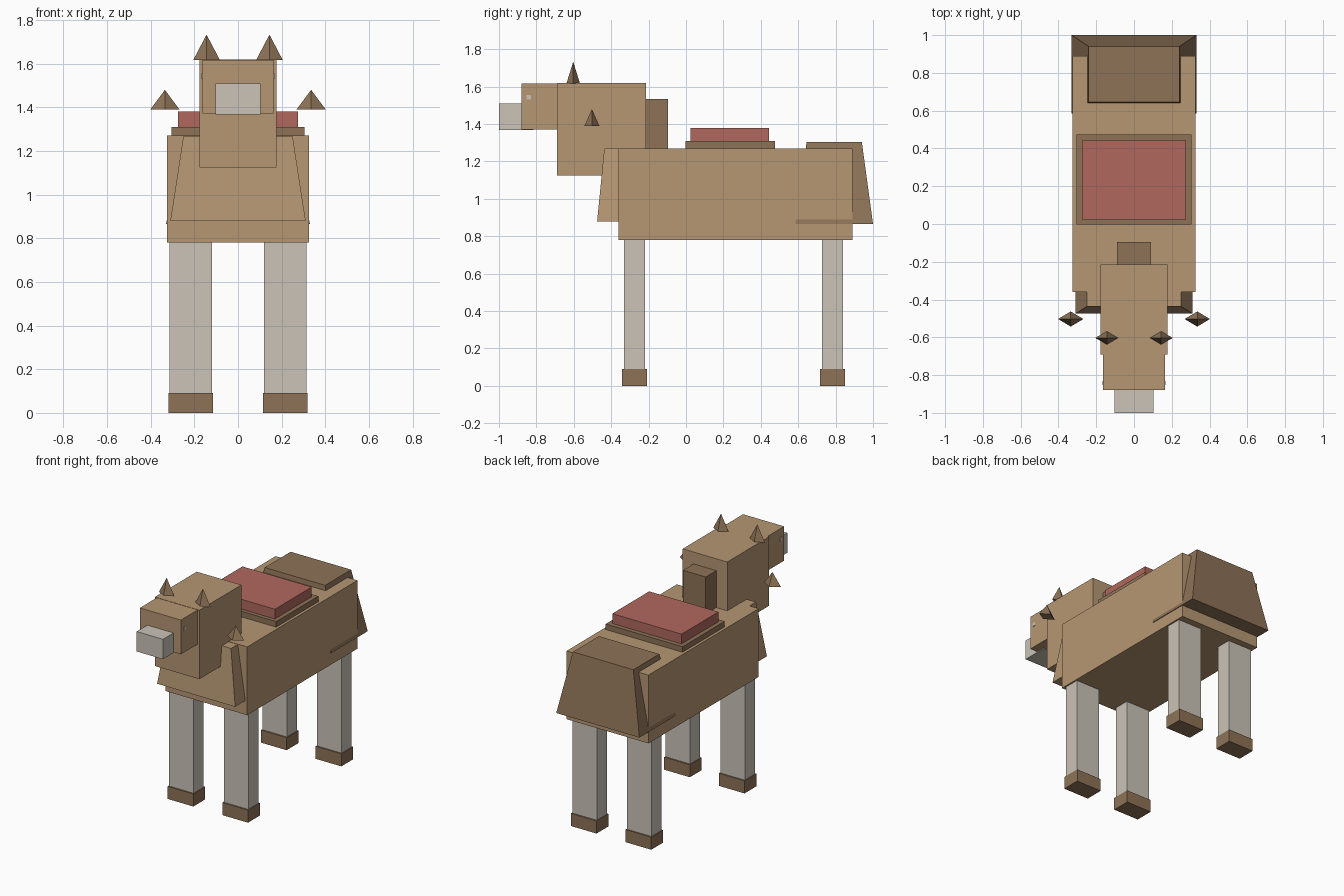
import bpy

if "Cube" in bpy.data.objects:
    bpy.data.objects.remove(bpy.data.objects["Cube"])


def material(name, rgb):
    m = bpy.data.materials.new(name)
    m.diffuse_color = (*rgb, 1)
    m.use_nodes = True
    m.node_tree.nodes["Principled BSDF"].inputs["Base Color"].default_value = m.diffuse_color
    return m


TAN = material("tan hide", (0.468, 0.309, 0.174))
BROWN = material("dark brown", (0.27, 0.171, 0.095))
RED = material("saddle red", (0.434, 0.138, 0.112))
GREY = material("pale grey", (0.597, 0.546, 0.479))


def make(name, verts, faces, mat):
    mesh = bpy.data.meshes.new(name)
    mesh.from_pydata(verts, [], faces)
    mesh.materials.append(mat)
    obj = bpy.data.objects.new(name, mesh)
    bpy.context.collection.objects.link(obj)
    return obj


def block(name, x, y, z, mat, top_x=None, top_y=None):
    """Box from (min, max) ranges; the top may have its own x and y range."""
    verts = []
    for (x0, x1), (y0, y1), h in ((x, y, z[0]), (top_x or x, top_y or y, z[1])):
        verts += [(x0, y0, h), (x1, y0, h), (x1, y1, h), (x0, y1, h)]
    faces = [(3, 2, 1, 0), (4, 5, 6, 7)]
    faces += [(i, (i + 1) % 4, (i + 1) % 4 + 4, i + 4) for i in range(4)]
    return make(name, verts, faces, mat)


def spike(name, x, y, z, rx, ry, height):
    """Four-sided pyramid on a diamond base."""
    verts = [(x + rx, y, z), (x, y + ry, z), (x - rx, y, z), (x, y - ry, z),
             (x, y, z + height)]
    faces = [(3, 2, 1, 0)] + [(i, (i + 1) % 4, 4) for i in range(4)]
    return make(name, verts, faces, BROWN)


def sym(half):
    return (-half, half)


# Trunk, chest and rump
block("body", sym(0.325), (-0.36, 0.89), (0.78, 1.27), TAN)
block("chest", sym(0.31), (-0.475, -0.3), (0.88, 1.268), TAN,
      sym(0.25), (-0.437, -0.33))
block("rump_cover", sym(0.33), (0.585, 1.0), (0.865, 1.305), BROWN,
      sym(0.24), (0.645, 0.94))

# Saddle
block("saddle_pad", sym(0.305), (-0.003, 0.475), (1.25, 1.31), BROWN)
block("saddle", sym(0.275), (0.025, 0.443), (1.30, 1.38), RED)

# Head
block("head", sym(0.177), (-0.69, -0.215), (1.125, 1.62), TAN)
block("snout", sym(0.163), (-0.88, -0.66), (1.372, 1.618), TAN)
block("muzzle", sym(0.104), (-1.0, -0.815), (1.367, 1.51), GREY)
block("mane", sym(0.09), (-0.25, -0.095), (1.24, 1.535), BROWN)

# Paired parts
for side, s in (("left", 1), ("right", -1)):
    def span(a, b):
        return tuple(sorted((s * a, s * b)))

    for end, y in (("front", -0.275), ("back", 0.783)):
        block(f"{end}_leg_{side}", span(0.12, 0.314),
              (y - 0.057, y + 0.057), (0.08, 0.80), GREY)
        block(f"{end}_hoof_{side}", span(0.115, 0.319),
              (y - 0.067, y + 0.067), (0.0, 0.09), BROWN)
    block(f"eye_{side}", span(0.16, 0.167), (-0.852, -0.83), (1.53, 1.555), GREY)
    spike(f"ear_{side}", s * 0.144, -0.603, 1.617, 0.061, 0.036, 0.116)
    spike(f"shoulder_spike_{side}", s * 0.335, -0.503, 1.39, 0.067, 0.04, 0.09)
